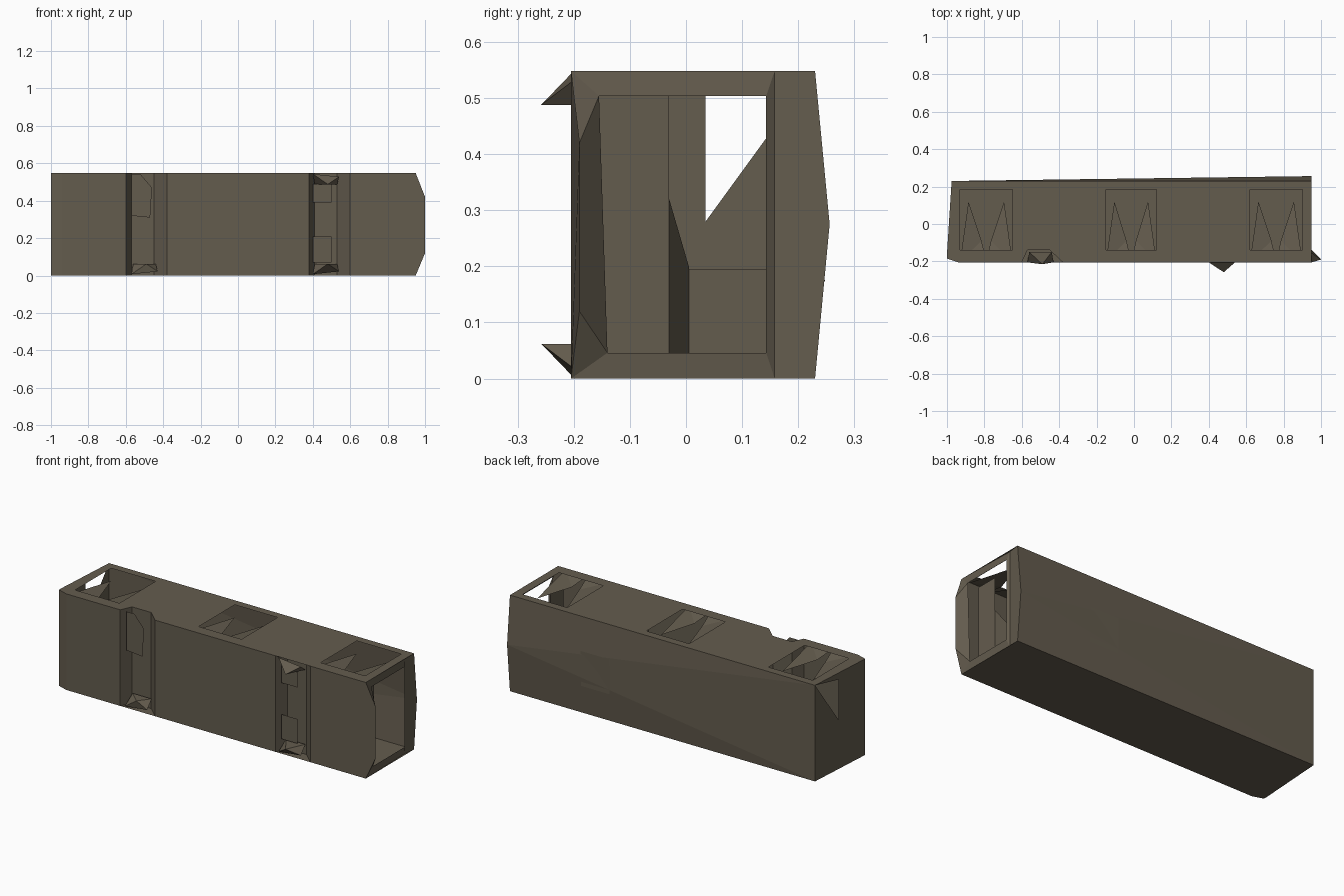
import bpy

if "Cube" in bpy.data.objects:
    bpy.data.objects.remove(bpy.data.objects["Cube"])

H, YF, YG, YB = 0.548, -0.205, -0.14, 0.23

paint = bpy.data.materials.new("drab_olive_brown")
paint.diffuse_color = (0.127, 0.107, 0.076, 1)
paint.use_nodes = True
paint.node_tree.nodes["Principled BSDF"].inputs["Base Color"].default_value = paint.diffuse_color


def sheet(name, faces):
    """Build one flat-shaded object from a list of faces given as corner points."""
    verts, index, polys = [], {}, []
    for face in faces:
        poly = []
        for p in face:
            key = tuple(round(c, 4) for c in p)
            if key not in index:
                index[key] = len(verts)
                verts.append(key)
            poly.append(index[key])
        polys.append(poly)
    me = bpy.data.meshes.new(name)
    me.from_pydata(verts, [], polys)
    me.materials.append(paint)
    ob = bpy.data.objects.new(name, me)
    bpy.context.collection.objects.link(ob)
    return ob


def rect_z(x0, x1, y0, y1, z):
    return [(x0, y0, z), (x1, y0, z), (x1, y1, z), (x0, y1, z)]


def rect_y(x0, x1, z0, z1, y):
    return [(x0, y, z0), (x1, y, z0), (x1, y, z1), (x0, y, z1)]


def groove(x):
    """Plan of a vertical door recess starting at x."""
    return [(x, YF), (x + 0.03, YG), (x + 0.15, YG), (x + 0.22, YF)]


# Front wall with two recessed bays
plan = [(-1, -0.16), (-1, -0.185), (-0.94, YF)] + groove(-0.6) + groove(0.38)
walls = [[(*a, 0), (*b, 0), (*b, H), (*a, H)] for a, b in zip(plan, plan[1:])]
nose = [(0.6, 0), (0.95, 0), (1, 0.12), (1, 0.42), (0.95, H), (0.6, H)]
walls.append([(x, YF if x < 1 else -0.19, z) for x, z in nose])
sheet("front_wall", walls)

# Rear wall, swelling towards the open end
mid = (0.95, 0.256, 0.275)
tl, bl = (-0.975, YB, H), (-0.975, YB, 0)
tr, br = (0.95, YB, H), (0.95, YB, 0)
sheet("rear_wall", [[tr, tl, mid], [mid, tl, bl], [mid, bl, br]])


def rear_y(x, z):
    return 0.23 + 0.026 * min((x + 0.975) / 1.925, z / 0.275, (H - z) / 0.275)


# Thin square hatches on the rear wall
for i, x in enumerate((0.4, -0.4)):
    sheet(f"rear_hatch_{i}", [[(x + dx, rear_y(x + dx, z) + 0.002, z)
          for dx, z in ((0.09, 0.16), (-0.09, 0.16), (-0.09, 0.36), (0.09, 0.36))]])

# Floor
sheet("floor", [[(-0.975, YB, 0), (-1, -0.16, 0), (-1, -0.185, 0), (-0.94, YF, 0),
                 (0.95, YF, 0), (0.95, YB, 0)]])

# Roof in strips around three openings; the left bay is uncovered
openings = [(-0.93, -0.65), (-0.15, 0.12), (0.62, 0.90)]
roof = [[(-0.975, YB, H), (-1, -0.16, H), (-1, -0.185, H), (-0.94, YF, H),
         (-0.93, YF, H), (-0.93, YB, H)]]
for a, b in openings:
    roof += [rect_z(a, b, 0.185, YB, H), rect_z(a, b, YF, YG, H)]
roof += [[(-0.65, YF, H)] + [(x, y, H) for x, y in groove(-0.6)]
         + [(-0.15, YF, H), (-0.15, YB, H), (-0.65, YB, H)],
         rect_z(0.12, 0.62, YF, YB, H), rect_z(0.90, 0.95, YF, YB, H)]
sheet("roof", roof)

# Bent spikes inside each roof opening
for i, (a, b) in enumerate(openings):
    m = (a + b) / 2
    faces = []
    for e, s in ((a, 1), (b, -1)):
        base, tip = (e, -0.2, H - 0.004), (e + 0.045 * s, 0.12, 0.512)
        root = (m - 0.025 * s, -0.09, 0.515)
        faces += [[base, tip, root], [base, root, (m, -0.2, H - 0.004)]]
    sheet(f"roof_spikes_{i}", faces)


# Closed end with a torn triangular gap
def end(y, z):
    return (-1 + 0.025 * (y + 0.16) / 0.39, y, z)


sheet("closed_end", [
    [end(0.23, 0), end(0.23, H), end(0.035, 0.28), end(-0.16, 0)],
    [end(-0.16, 0), end(0.035, 0.28), end(0.035, 0.51), end(-0.16, H)],
    [end(-0.16, H), end(0.035, 0.51), end(0.23, H)]])

# Open end: frame around the doorway and a rear post
ot, ob_ = (0.95, YF, H), (0.95, YF, 0)
nt, nb = (1, -0.19, 0.42), (1, -0.19, 0.12)
pt, pb = (0.94, 0.158, H), (0.94, 0.158, 0)
it, ib = (0.95, -0.155, 0.504), (0.95, -0.14, 0.046)
jt, jb = (0.95, 0.143, 0.504), (0.95, 0.143, 0.046)
sheet("open_end_frame", [
    [ot, pt, jt, it], [pt, pb, jb, jt], [pb, ob_, ib, jb],
    [ot, it, nt], [it, ib, nb, nt], [ib, ob_, nb],
    [pt, tr, mid, br, pb]])

# Folded partition inside the doorway
sheet("inner_partition", [
    [(0.88, -0.155, 0.0), (0.88, -0.03, 0.0), (0.88, -0.03, 0.504), (0.88, -0.155, 0.504)],
    [(0.88, -0.03, 0.0), (0.75, 0.005, 0.0), (0.75, 0.005, 0.2), (0.88, -0.03, 0.32)],
    [(0.75, 0.005, 0.0), (0.75, 0.143, 0.0), (0.75, 0.143, 0.195), (0.75, 0.005, 0.195)]])

# Door panels standing in the bays
sheet("left_bay_panel", [[(-0.57, -0.19, 0.32), (-0.47, -0.19, 0.31),
                          (-0.46, -0.19, 0.47), (-0.52, -0.19, 0.54), (-0.57, -0.19, 0.54)]])
sheet("right_bay_panels", [rect_y(0.40, 0.50, 0.39, 0.49, -0.18),
                           rect_y(0.40, 0.50, 0.07, 0.21, -0.18)])

# Bent flaps at the top and bottom of the bays
for name, x, out, ends in (("left_bay_flap", -0.57, -0.215, (0,)),
                           ("right_bay_flap", 0.40, -0.258, (0, 1))):
    for top in ends:
        def lift(z):
            return H - z if top else z + 0.002
        tip = (x + 0.08, out, lift(0.06))
        a, b = (x, -0.205, lift(0.005)), (x + 0.14, -0.205, lift(0.02))
        c, d = (x + 0.13, -0.15, lift(0.06)), (x + 0.01, -0.15, lift(0.06))
        sheet(f"{name}_{top}", [[a, b, tip], [b, c, tip], [c, d, tip], [d, a, tip]])
